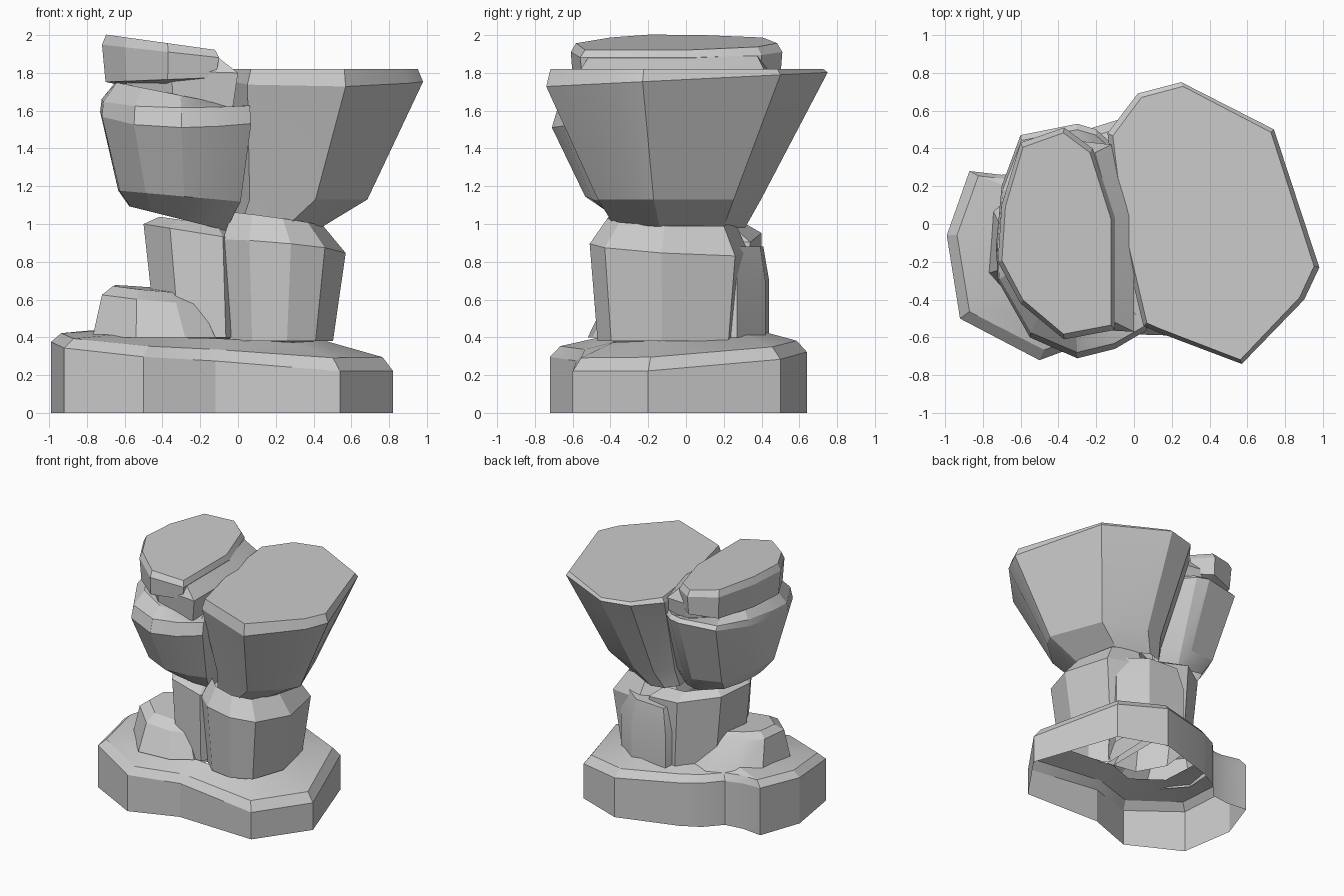
import bpy
import bmesh
import math

default_cube = bpy.data.objects.get("Cube")
if default_cube:
    bpy.data.objects.remove(default_cube, do_unlink=True)

# Single stone colour
stone = bpy.data.materials.new("grey_stone")
stone.use_nodes = True
stone_colour = (.6, .6, .6, 1)
stone.diffuse_color = stone_colour
stone.node_tree.nodes["Principled BSDF"].inputs["Base Color"].default_value = stone_colour
stone.node_tree.nodes["Principled BSDF"].inputs["Roughness"].default_value = .9


def level(z, slope_x=0, slope_y=0, scale_x=1, scale_y=1, centre=None):
    """One cross-section: tilted height plane plus a scaling of the outline."""
    return dict(z=z, slope_x=slope_x, slope_y=slope_y,
                scale_x=scale_x, scale_y=scale_y, centre=centre)


def rock(name, outline, levels, open_top=False):
    """Stack scaled copies of an outline into a faceted shell, open below."""
    xs = [p[0] for p in outline]
    ys = [p[1] for p in outline]
    middle = ((min(xs) + max(xs)) / 2, (min(ys) + max(ys)) / 2)
    bm = bmesh.new()
    rings = []
    for lev in levels:
        cx, cy = lev["centre"] or middle
        ring = []
        for px, py in outline:
            x = cx + (px - middle[0]) * lev["scale_x"]
            y = cy + (py - middle[1]) * lev["scale_y"]
            z = lev["z"] + lev["slope_x"] * x + lev["slope_y"] * y
            ring.append(bm.verts.new((x, y, z)))
        rings.append(ring)
    count = len(outline)
    for lower, upper in zip(rings, rings[1:]):
        for i in range(count):
            j = (i + 1) % count
            bm.faces.new((lower[i], lower[j], upper[j], upper[i]))
    if not open_top:
        bm.faces.new(rings[-1])
    mesh = bpy.data.meshes.new(name)
    bm.to_mesh(mesh)
    bm.free()
    mesh.materials.append(stone)
    obj = bpy.data.objects.new(name, mesh)
    bpy.context.collection.objects.link(obj)
    bpy.ops.object.select_all(action="DESELECT")
    obj.select_set(True)
    bpy.context.view_layer.objects.active = obj
    bpy.ops.object.shade_smooth_by_angle(angle=math.radians(20))


# Two-lobed ground slab, hollow underneath
rock("ground_slab",
     [(-.92, -.5), (-.5, -.72), (-.12, -.58), (.54, -.6), (.82, -.2),
      (.58, .5), (.2, .64), (-.28, .49), (-.43, .41), (-.55, .28),
      (-.7, .26), (-.87, .28), (-.99, -.06)],
     [level(0),
      level(.3, -.08, .06),
      level(.36, -.07, .06, .94, .92),
      level(.415, -.05, .07, .6, .62)],
     open_top=True)

# Thick stem under the large bowl
rock("main_stem",
     [(-.08, -.36), (.06, -.48), (.28, -.51), (.46, -.43), (.57, -.13),
      (.48, .26), (.2, .33), (-.06, .2)],
     [level(.38, 0, 0, .84, .9, (.23, -.09)),
      level(.89, -.09, -.06),
      level(1.05, -.14, -.03, .74, .8, (.21, -.08))],
     open_top=True)

# Slimmer stem beside it, under the small bowl
rock("side_stem",
     [(-.5, -.12), (-.36, -.34), (-.08, -.38), (.1, -.1), (.1, .34),
      (-.2, .4), (-.46, .2)],
     [level(.4, 0, 0, .88, 1, (-.17, 0)),
      level(.92, -.16),
      level(.98, -.14, 0, .72, .75)],
     open_top=True)

# Low boulder at the back between the stems
rock("back_boulder",
     [(-.25, .1), (.35, .1), (.4, .27), (.2, .42), (-.12, .44)],
     [level(.4), level(.7), level(.88, 0, 0, .8, .82)])

# Small boulder resting on the slab, sloping down to the back
rock("small_boulder",
     [(-.77, -.26), (-.54, -.52), (-.28, -.5), (-.12, -.4), (-.12, .3),
      (-.4, .34), (-.6, .22), (-.75, .08)],
     [level(.4),
      level(.57, -.09, .04, .8, .68, (-.46, -.13)),
      level(.62, -.09, .04, .62, .5, (-.46, -.12))])

# Large flared bowl
rock("large_bowl",
     [(.05, -.54), (.12, -.57), (.57, -.74), (.9, -.4), (.98, -.23),
      (.74, .5), (.25, .75), (.02, .69), (-.14, .48), (-.08, 0)],
     [level(.98, 0, 0, .46, .46, (.18, -.03)),
      level(1.13, 0, 0, .67, .58, (.31, -.035)),
      level(1.765, 0, .05),
      level(1.82, 0, 0, .95, .97)])

# Smaller bowl leaning against the large one, rim rising to the back
rock("small_bowl",
     [(.07, -.56), (.02, .3), (-.2, .5), (-.3, .53), (-.6, .47), (-.7, .2),
      (-.73, -.12), (-.72, -.3), (-.55, -.6), (-.3, -.71), (-.1, -.66)],
     [level(.95, -.25, 0, .64, .48, (-.32, -.06)),
      level(1.12, -.09, 0, .81, .7, (-.31, -.1)),
      level(1.61, 0, .14),
      level(1.67, 0, .08, .98, .95),
      level(1.62, -.2, 0, .8, .78)])

# Sloping collar joining both bowls under the cap stone
rock("cap_collar",
     [(-.6, -.35), (-.35, -.55), (0, -.57), (0, .04), (-.12, .42), (-.3, .44),
      (-.55, .32)],
     [level(1.6, 0, 0, .9, .95),
      level(1.8, -.03),
      level(1.88, -.05, 0, .8, .9, (-.35, -.06))])

# Tilted flat cap stone
rock("cap_stone",
     [(-.72, -.2), (-.6, -.42), (-.37, -.61), (-.1, -.56), (-.1, .03),
      (-.22, .4), (-.37, .51), (-.6, .43), (-.7, .1)],
     [level(1.74, 0, 0, .75, .8),
      level(1.78, .04, 0, .94, .98),
      level(1.87, -.11),
      level(1.905, -.14, 0, .93, .95)])
